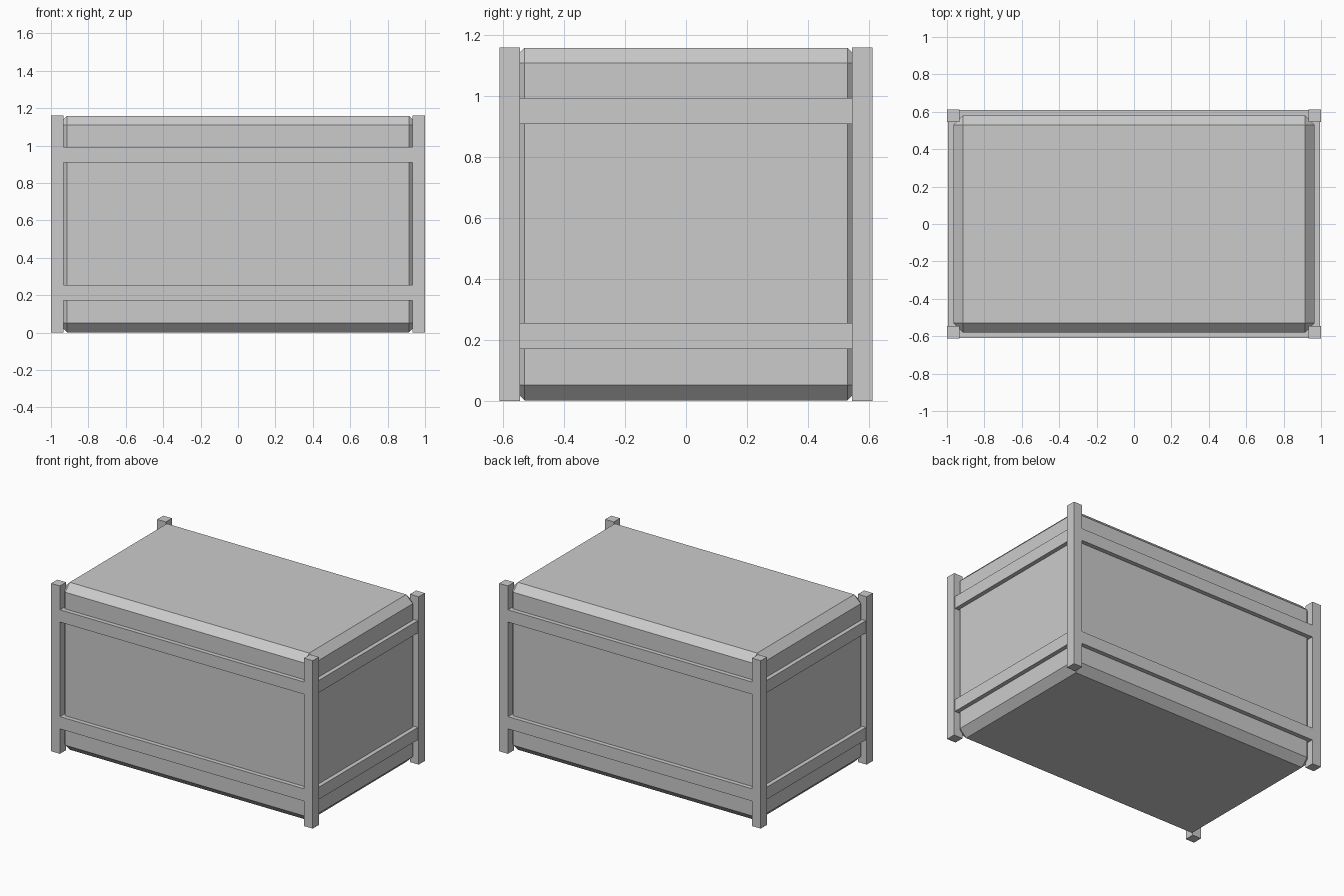
import bpy, bmesh
from mathutils import Vector

if "Cube" in bpy.data.objects:
    bpy.data.objects.remove(bpy.data.objects["Cube"])


def box(name, lo, hi, chamfer=0.0):
    """Box between two corners, optionally with flat chamfered edges."""
    lo, hi = Vector(lo), Vector(hi)
    bm = bmesh.new()
    bmesh.ops.create_cube(bm, size=1.0)
    bmesh.ops.scale(bm, vec=hi - lo, verts=bm.verts)
    bmesh.ops.translate(bm, vec=(lo + hi) / 2, verts=bm.verts)
    if chamfer:
        bmesh.ops.bevel(bm, geom=bm.edges[:], offset=chamfer, segments=1,
                        affect='EDGES', profile=0.5)
    mesh = bpy.data.meshes.new(name)
    bm.to_mesh(mesh)
    bm.free()
    obj = bpy.data.objects.new(name, mesh)
    bpy.context.collection.objects.link(obj)
    return obj


HX, HY, H = 1.0, 0.612, 1.16      # overall half sizes and height
POST = 0.067                      # post thickness
BX, BY = 0.965, 0.58              # body half sizes

# Chamfered crate body
box("crate_body", (-BX, -BY, 0.002), (BX, BY, H - 0.001), chamfer=0.05)

# Corner posts
for sx, xn in ((-1, "left"), (1, "right")):
    for sy, yn in ((-1, "front"), (1, "back")):
        xs = sorted((sx * HX, sx * (HX - POST)))
        ys = sorted((sy * HY, sy * (HY - POST)))
        box(f"{yn}_{xn}_post", (xs[0], ys[0], 0), (xs[1], ys[1], H))

# Horizontal rails between the posts, let into the body
for level, z0, z1 in (("lower", 0.171, 0.256), ("upper", 0.909, 0.994)):
    for s, n in ((-1, "front"), (1, "back")):
        ys = sorted((s * (HY - 0.002), s * (BY - 0.03)))
        box(f"{n}_{level}_rail", (-HX + POST, ys[0], z0), (HX - POST, ys[1], z1))
    for s, n in ((-1, "left"), (1, "right")):
        xs = sorted((s * (HX - 0.006), s * (BX - 0.03)))
        box(f"{n}_{level}_rail", (xs[0], -HY + POST, z0), (xs[1], HY - POST, z1))
